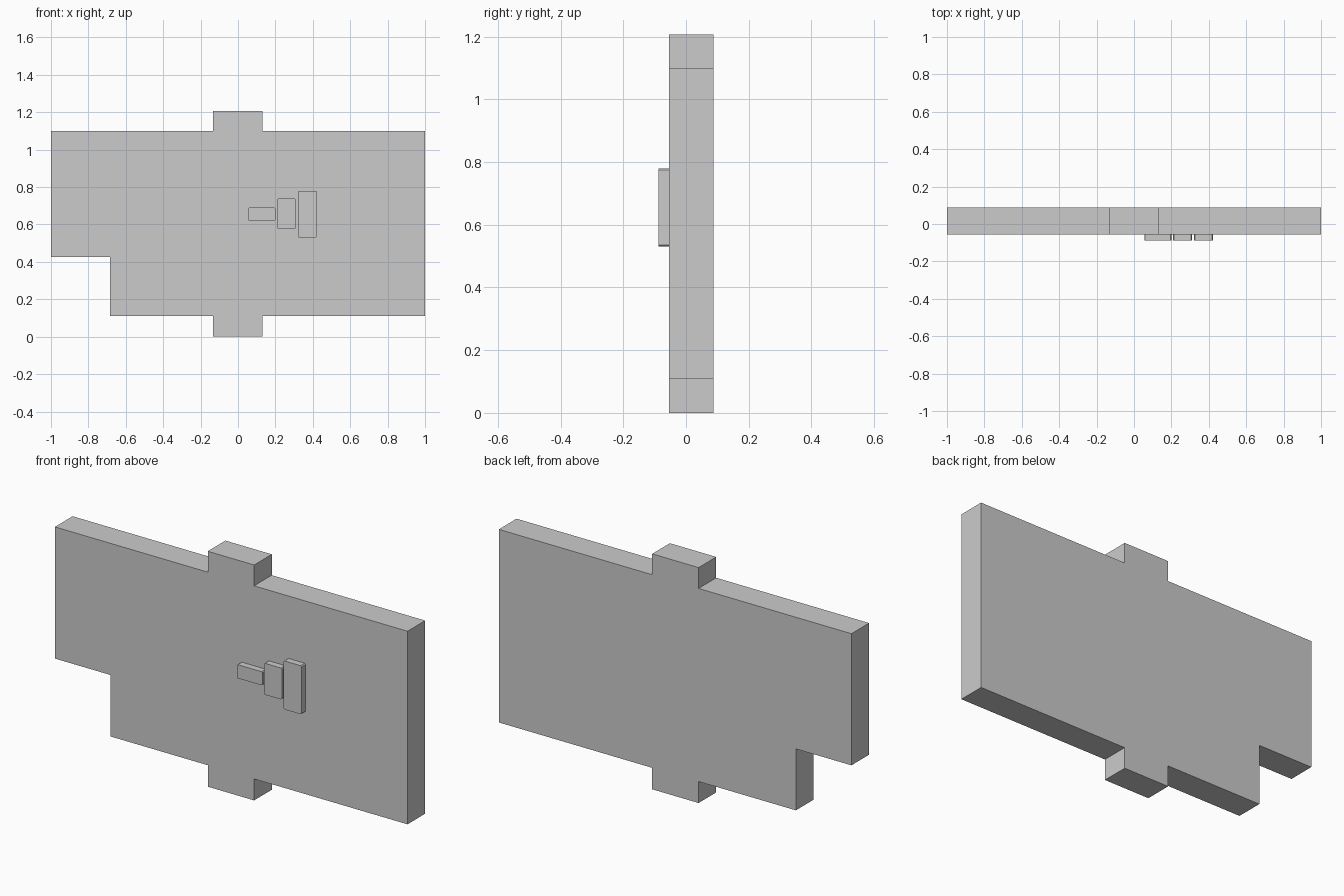
import bpy, bmesh

if "Cube" in bpy.data.objects:
    bpy.data.objects.remove(bpy.data.objects["Cube"])


def extrude_profile(name, points, y_front, y_back, corner=0.0):
    """Solid from an x-z outline, optionally with slightly cut corners."""
    bm = bmesh.new()
    face = bm.faces.new([bm.verts.new((x, y_front, z)) for x, z in points])
    new = bmesh.ops.extrude_face_region(bm, geom=[face])["geom"]
    moved = [g for g in new if isinstance(g, bmesh.types.BMVert)]
    bmesh.ops.translate(bm, verts=moved, vec=(0, y_back - y_front, 0))
    if corner:
        edges = [e for e in bm.edges
                 if abs(e.verts[0].co.y - e.verts[1].co.y) > 1e-4]
        bmesh.ops.bevel(bm, geom=edges, offset=corner, segments=1,
                        affect='EDGES')
    bmesh.ops.recalc_face_normals(bm, faces=bm.faces)
    mesh = bpy.data.meshes.new(name)
    bm.to_mesh(mesh)
    bm.free()
    obj = bpy.data.objects.new(name, mesh)
    bpy.context.collection.objects.link(obj)
    return obj


FRONT, BACK = -0.055, 0.088

# Panel with top and bottom tabs and a notched lower left corner
extrude_profile("panel", [
    (-1, 0.425), (-0.685, 0.425), (-0.685, 0.11), (-0.133, 0.11),
    (-0.133, 0), (0.13, 0), (0.13, 0.11), (1, 0.11),
    (1, 1.1), (0.13, 1.1), (0.13, 1.207), (-0.133, 1.207),
    (-0.133, 1.1), (-1, 1.1)], FRONT, BACK)

# Three stepped raised bars on the front: left, right, bottom, top
bars = {
    "small_bar": (0.055, 0.2, 0.62, 0.69),
    "middle_bar": (0.209, 0.31, 0.577, 0.738),
    "large_bar": (0.32, 0.422, 0.531, 0.78),
}
for name, (x0, x1, z0, z1) in bars.items():
    extrude_profile(name, [(x0, z0), (x1, z0), (x1, z1), (x0, z1)],
                    -0.088, FRONT, corner=0.005)
